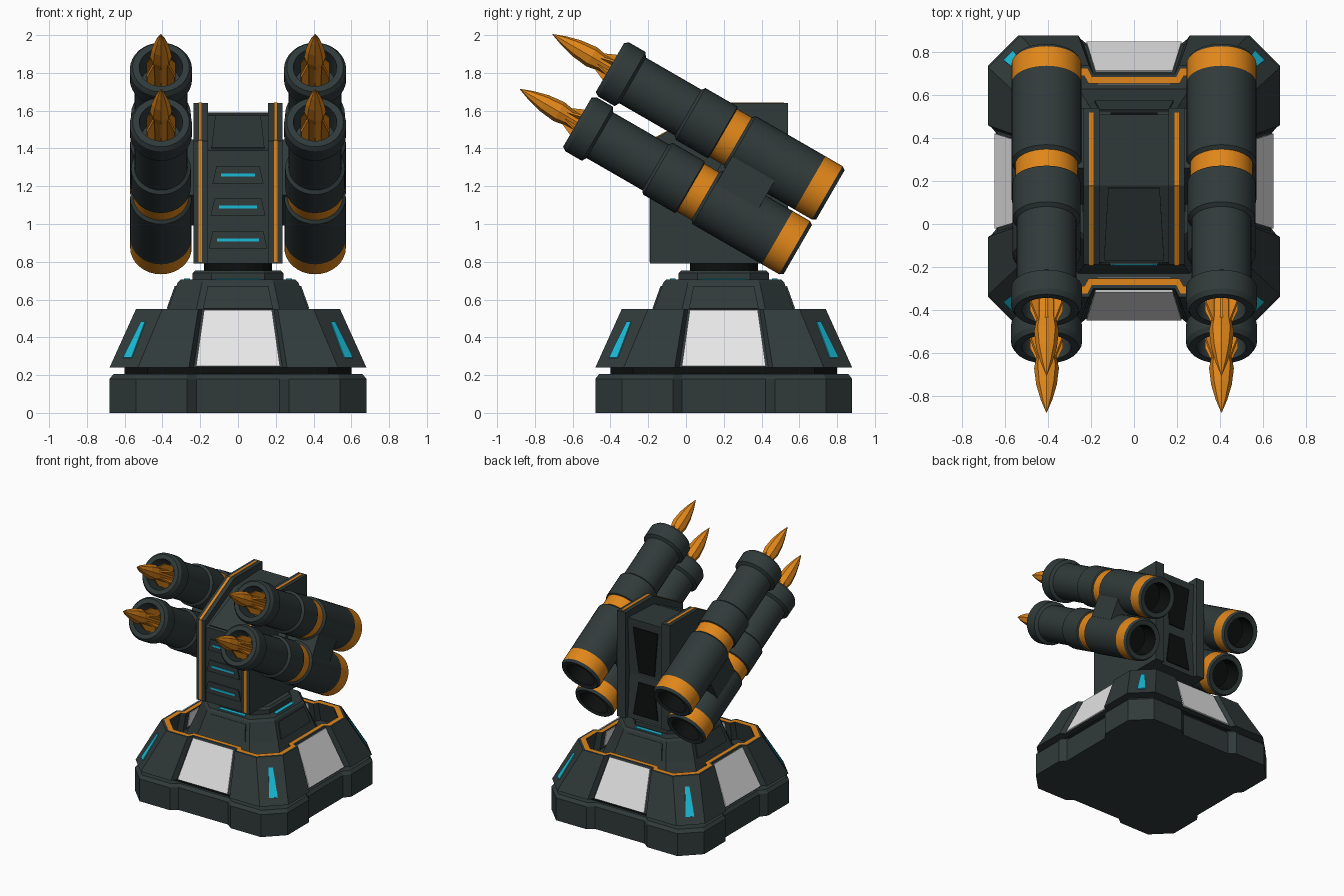
import bpy, bmesh
from math import sin, cos, pi, radians
from mathutils import Vector, Matrix

if "Cube" in bpy.data.objects:
    bpy.data.objects.remove(bpy.data.objects["Cube"])


def material(name, rgb):
    m = bpy.data.materials.new(name)
    m.use_nodes = True
    m.diffuse_color = (*rgb, 1)
    m.node_tree.nodes["Principled BSDF"].inputs["Base Color"].default_value = (*rgb, 1)
    return m


DARK = material("dark slate", (0.03, 0.042, 0.042))
BLACK = material("black", (0.004, 0.005, 0.005))
ORANGE = material("orange", (0.75, 0.24, 0.01))
CYAN = material("cyan", (0.01, 0.5, 0.68))
WHITE = material("white", (0.8, 0.8, 0.8))
CY = 0.2  # centre of the base in y


def finish(name, bm, mats, matrix=Matrix(), smooth=False):
    bmesh.ops.recalc_face_normals(bm, faces=bm.faces)
    mesh = bpy.data.meshes.new(name)
    bm.to_mesh(mesh)
    bm.free()
    for m in mats:
        mesh.materials.append(m)
    ob = bpy.data.objects.new(name, mesh)
    bpy.context.collection.objects.link(ob)
    ob.matrix_world = matrix
    if smooth:
        bpy.ops.object.select_all(action="DESELECT")
        ob.select_set(True)
        bpy.context.view_layer.objects.active = ob
        bpy.ops.object.shade_smooth_by_angle(angle=radians(30))
    return ob


def loft(name, rings, mats, bands=None, matrix=Matrix(), smooth=False):
    """Skin closed rings of points; bands gives a material slot per step."""
    bm = bmesh.new()
    loops = [[bm.verts.new(p) for p in ring] for ring in rings]
    n = len(loops[0])
    for k, (a, b) in enumerate(zip(loops, loops[1:])):
        for i in range(n):
            f = bm.faces.new((a[i], a[(i + 1) % n], b[(i + 1) % n], b[i]))
            f.material_index = bands[k] if bands else 0
    for loop, k in ((loops[0], 0), (loops[-1], -1)):
        f = bm.faces.new(loop)
        f.material_index = bands[k] if bands else 0
    return finish(name, bm, mats, matrix, smooth)


def circle(r, z, n):
    return [(r * cos(2 * pi * i / n), r * sin(2 * pi * i / n), z) for i in range(n)]


def octagon(h, c, z):
    quarter = [(c, -h), (h, -c)]
    return turned(quarter, z)


def notched(h, c, n, m, d, z):
    """Chamfered square with a shallow notch in the middle of each side."""
    return turned([(m, -d), (n, -h), (c, -h), (h, -c), (h, -n), (d, -m)], z)


def turned(quarter, z):
    pts = []
    for k in range(4):
        q = Matrix.Rotation(k * pi / 2, 4, "Z")
        pts += [q @ Vector((x, y, z)) for x, y in quarter]
    return pts


def plate(name, quad, t, mat, matrix=Matrix()):
    """Thin plate raised by t above a quad listed counter-clockwise from outside."""
    q = [Vector(p) for p in quad]
    nrm = (q[1] - q[0]).cross(q[2] - q[0]).normalized() * t
    return loft(name, [q, [p + nrm for p in q]], [mat], matrix=matrix)


def slab(name, x0, x1, outline, mat=DARK, matrix=Matrix()):
    """Extrude a (y, z) outline from x0 to x1."""
    return loft(name, [[(x, y, z) for y, z in outline] for x in (x0, x1)], [mat], matrix=matrix)


def trapezoid(y, z0, z1, w0, w1, y1=None):
    y1 = y if y1 is None else y1
    return [(-w0, y, z0), (w0, y, z0), (w1, y1, z1), (-w1, y1, z1)]


# Base slab, shadow gap and skirt
home = Matrix.Translation((0, CY, 0))
loft("base_slab", [notched(.68, .54, .27, .22, .64, 0), notched(.68, .54, .27, .22, .64, .18),
                   notched(.66, .53, .27, .22, .62, .205)], [DARK], matrix=home)
loft("base_gap", [octagon(.6, .48, .2), octagon(.6, .48, .25)], [BLACK], matrix=home)
loft("skirt", [notched(.68, .53, .26, .235, .64, .24), notched(.54, .40, .21, .19, .5, .55),
               notched(.525, .39, .217, .197, .485, .55), notched(.49, .37, .232, .212, .455, .55),
               notched(.52, .4, .232, .212, .48, .4)],
     [DARK, ORANGE], [0, 0, 1, 0], home)

# Pedestal and neck
loft("pedestal", [octagon(.43, .26, .4), octagon(.37, .22, .55), octagon(.32, .19, .69),
                  octagon(.305, .18, .705)], [DARK], matrix=home)
loft("turntable", [octagon(.24, .14, .70), octagon(.24, .14, .74), octagon(.225, .13, .755)],
     [DARK], matrix=home)
loft("neck", [circle(.18, .75, 24), circle(.18, .8, 24)], [BLACK], matrix=home)

# Panels repeated on the four sides and slots on the four corners
for k, side in enumerate(("front", "left", "back", "right")):
    turn = home @ Matrix.Rotation(k * pi / 2, 4, "Z")
    plate(side + "_white_panel", trapezoid(-.643, .245, .54, .222, .18, -.508), .009, WHITE, turn)
    plate(side + "_inner_panel", [(.17, -.474, .42), (-.17, -.474, .42),
                                  (-.17, -.453, .54), (.17, -.453, .54)], .005, WHITE, turn)
    plate(side + "_pedestal_panel", trapezoid(-.37, .55, .67, .185, .16, -.327), .008, DARK, turn)
    plate(side + "_pedestal_light", [(-.12, -.285, .705), (.12, -.285, .705),
                                     (.11, -.255, .705), (-.11, -.255, .705)], .006, CYAN, turn)
    diag = turn @ Matrix.Rotation(pi / 4, 4, "Z")
    reach = lambda z: -(1.21 - (z - .24) * .27 / .31) / 2 ** .5
    plate(side + "_corner_light", trapezoid(reach(.29), .29, .48, .032, .016, reach(.48)),
          .006, CYAN, diag)

# Turret body: two cheeks with orange edging around a recessed core
profile = [(-.19, .79), (-.19, 1.44), (.18, 1.64), (.54, 1.64), (.54, .79)]
for s, side in ((1, "left"), (-1, "right")):
    slab(side + "_cheek", s * .16, s * .235, profile)
    edge = [(-.19, .8), (-.19, 1.44), (.18, 1.64), (.52, 1.64)]
    for (ya, za), (yb, zb) in zip(edge, edge[1:]):
        a, b = s * .2 - .01, s * .2 + .01
        plate(side + "_edge_stripe", [(a, ya, za), (b, ya, za), (b, yb, zb), (a, yb, zb)], .004, ORANGE)
slab("body_core", -.16, .16, [(-.18, .79), (-.18, 1.39), (.18, 1.575), (.51, 1.59), (.49, 1.14), (.51, .79)])
plate("top_panel", [(-.14, -.165, 1.398), (.14, -.165, 1.398), (.12, .17, 1.57), (-.12, .17, 1.57)],
      .009, DARK)

# Vents on the front and black openings on the back
for z, w in ((1.26, .09), (1.09, .1), (.915, .11)):
    plate("vent_plate", trapezoid(-.18, z - .045, z + .045, w + .045, w + .025), .009, DARK)
    plate("vent_light", trapezoid(-.189, z - .008, z + .008, w, w), .004, CYAN)
plate("upper_back_opening", [(.07, .495, 1.17), (-.07, .495, 1.17),
                             (-.11, .511, 1.53), (.11, .511, 1.53)], .008, BLACK)
plate("lower_back_opening", [(.11, .509, .83), (-.11, .509, .83),
                             (-.07, .497, 1.09), (.07, .497, 1.09)], .008, BLACK)

# Launch tubes: (distance along the tube, radius, slot of the step that follows)
tube = [(.14, .11, 1), (.005, .115, 0), (0, .15, 0), (.02, .163, 2), (.125, .163, 0), (.55, .163, 0),
        (.565, .147, 2), (.655, .147, 0), (.66, .158, 0), (.855, .158, 0), (.87, .14, 0),
        (1.21, .14, 0), (1.225, .165, 0), (1.325, .165, 0), (1.348, .15, 0), (1.348, .115, 0),
        (1.18, .105, 0)]
warhead = [(1.18, .045), (1.4, .047), (1.46, .058), (1.55, .048), (1.63, .027), (1.7, .001)]
tilt = Matrix.Rotation(radians(60), 4, "X")
for x, side in ((.408, "left"), (-.408, "right")):
    for y, z, level in ((.765, 1.155, "upper"), (.592, .865, "lower")):
        label = level + "_" + side
        place = Matrix.Translation((x, y, z)) @ tilt
        loft(label + "_tube", [circle(r, d, 32) for d, r, _ in tube], [DARK, BLACK, ORANGE],
             [b for _, _, b in tube[:-1]], place, True)
        loft(label + "_warhead", [circle(r, d, 8) for d, r in warhead], [ORANGE], matrix=place)
        for i in range(6):
            fin = [(.03, 1.2), (.085, 1.2), (.085, 1.33), (.045, 1.42), (.03, 1.42)]
            slab(label + "_fin", -.006, .006, fin, ORANGE,
                 place @ Matrix.Rotation(i * pi / 3, 4, "Z"))
    # Bracket filling the space between the two tubes and joining the body
    s = 1 if x > 0 else -1
    slab(side + "_bracket", s * .2, s * .55, [(-.085, .29), (.085, .29), (.085, .55), (-.085, .55)],
         matrix=Matrix.Translation((0, .678, 1.01)) @ tilt)
    slab(side + "_mount", s * .22, s * .3, [(-.17, .26), (.17, .26), (.17, .58), (-.17, .58)],
         matrix=Matrix.Translation((0, .678, 1.01)) @ tilt)
